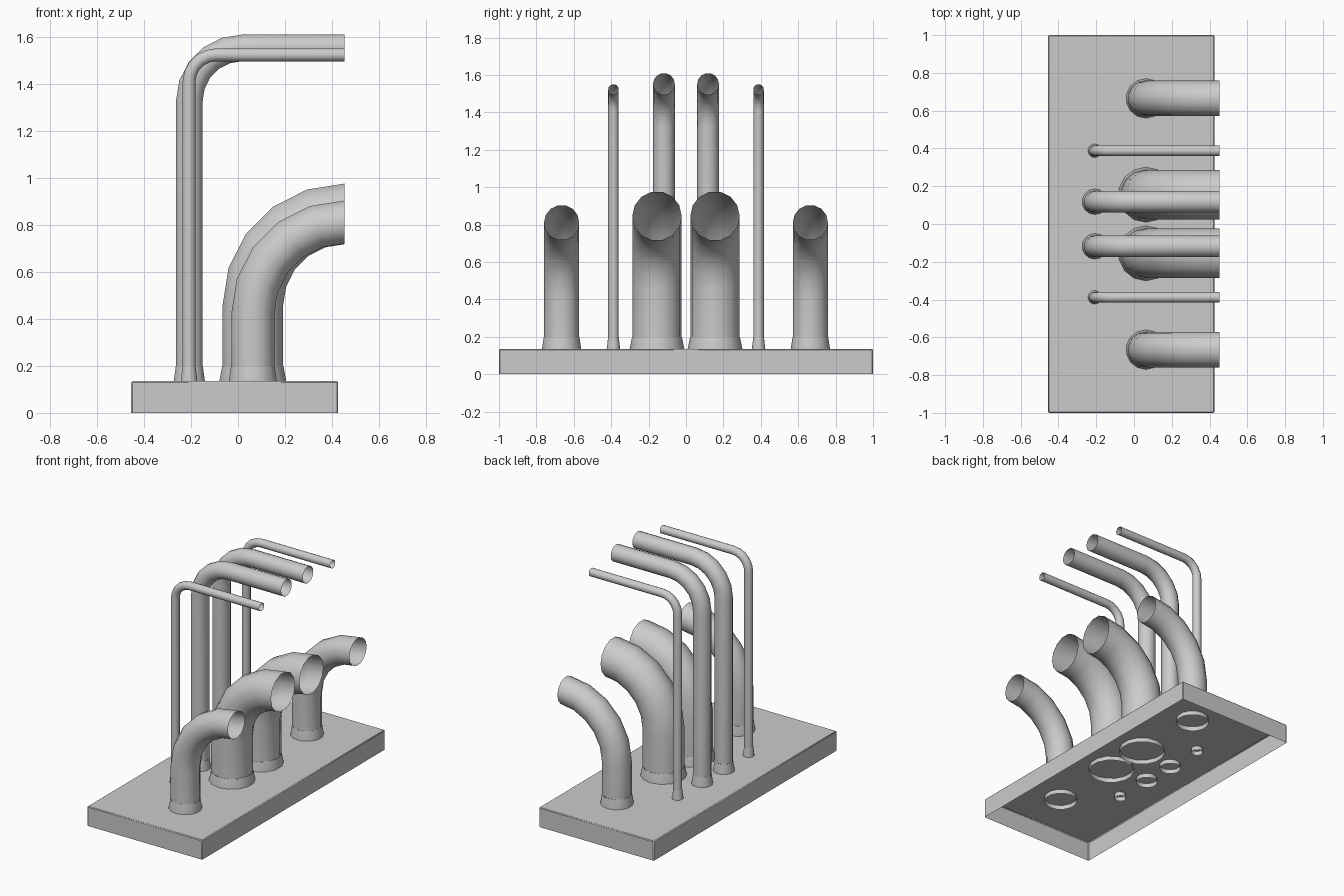
import bpy, bmesh
from math import pi, sin, cos

if "Cube" in bpy.data.objects:
    bpy.data.objects.remove(bpy.data.objects["Cube"])

SIDES = 14
END_X = 0.453


def finish(name, bm):
    mesh = bpy.data.meshes.new(name)
    bm.to_mesh(mesh)
    bm.free()
    ob = bpy.data.objects.new(name, mesh)
    bpy.context.collection.objects.link(ob)
    bpy.ops.object.select_all(action='DESELECT')
    ob.select_set(True)
    bpy.context.view_layer.objects.active = ob
    bpy.ops.object.shade_smooth_by_angle(angle=0.7)
    return ob


def tube(name, y, stations):
    """Open tube through (x, z, lean angle, radius) stations."""
    bm = bmesh.new()
    rings = []
    for x, z, a, r in stations:
        ring = []
        for i in range(SIDES):
            t = 2 * pi * (i + 0.5) / SIDES
            u = r * cos(t)
            ring.append(bm.verts.new((x + u * cos(a), y + r * sin(t), z - u * sin(a))))
        rings.append(ring)
    for lo, hi in zip(rings, rings[1:]):
        for i in range(SIDES):
            j = (i + 1) % SIDES
            bm.faces.new((lo[i], lo[j], hi[j], hi[i]))
    return finish(name, bm)


# Open-bottomed plinth with slightly softened edges
bm = bmesh.new()
bmesh.ops.create_cube(bm, size=1)
for v in bm.verts:
    v.co = (v.co.x * 0.88 - 0.014, v.co.y * 2, (v.co.z + 0.5) * 0.135)
bottom = [f for f in bm.faces if f.normal.z < -0.5]
bmesh.ops.delete(bm, geom=bottom, context='FACES_ONLY')
edges = [e for e in bm.edges if len(e.link_faces) == 2]
bmesh.ops.bevel(bm, geom=edges, offset=0.005, segments=1, affect='EDGES')
finish("base", bm)

# Pipes: name, x, y, radius, end height, bend radius, collar foot radius
PIPES = [
    ("large_pipe", 0.063, 0.155, 0.132, 0.846, 0.39, 0.146),
    ("medium_pipe", 0.063, 0.665, 0.094, 0.811, 0.39, 0.105),
    ("tall_pipe", -0.207, 0.118, 0.058, 1.552, 0.227, 0.068),
    ("thin_pipe", -0.208, 0.388, 0.028, 1.522, 0.115, 0.036),
]
for name, x, y, r, z, bend, foot in PIPES:
    for side, s in (("right", 1), ("left", -1)):
        # riser, quarter bend in five steps, then straight outlet
        path = [(x, 0.20, 0, r)]
        for k in range(6):
            a = k * pi / 10
            path.append((x + bend * (1 - cos(a)), z - bend + bend * sin(a), a, r))
        if path[-1][0] < END_X - 0.01:
            path.append((END_X, z, pi / 2, r))
        tube(f"{name}_{side}", s * y, path)
        # flared collar passing through the plinth top
        slope = (foot - r) / 0.065
        tube(f"{name}_collar_{side}", s * y,
             [(x, 0.105, 0, foot + slope * 0.005), (x, 0.135, 0, foot), (x, 0.20, 0, r * 1.01)])
